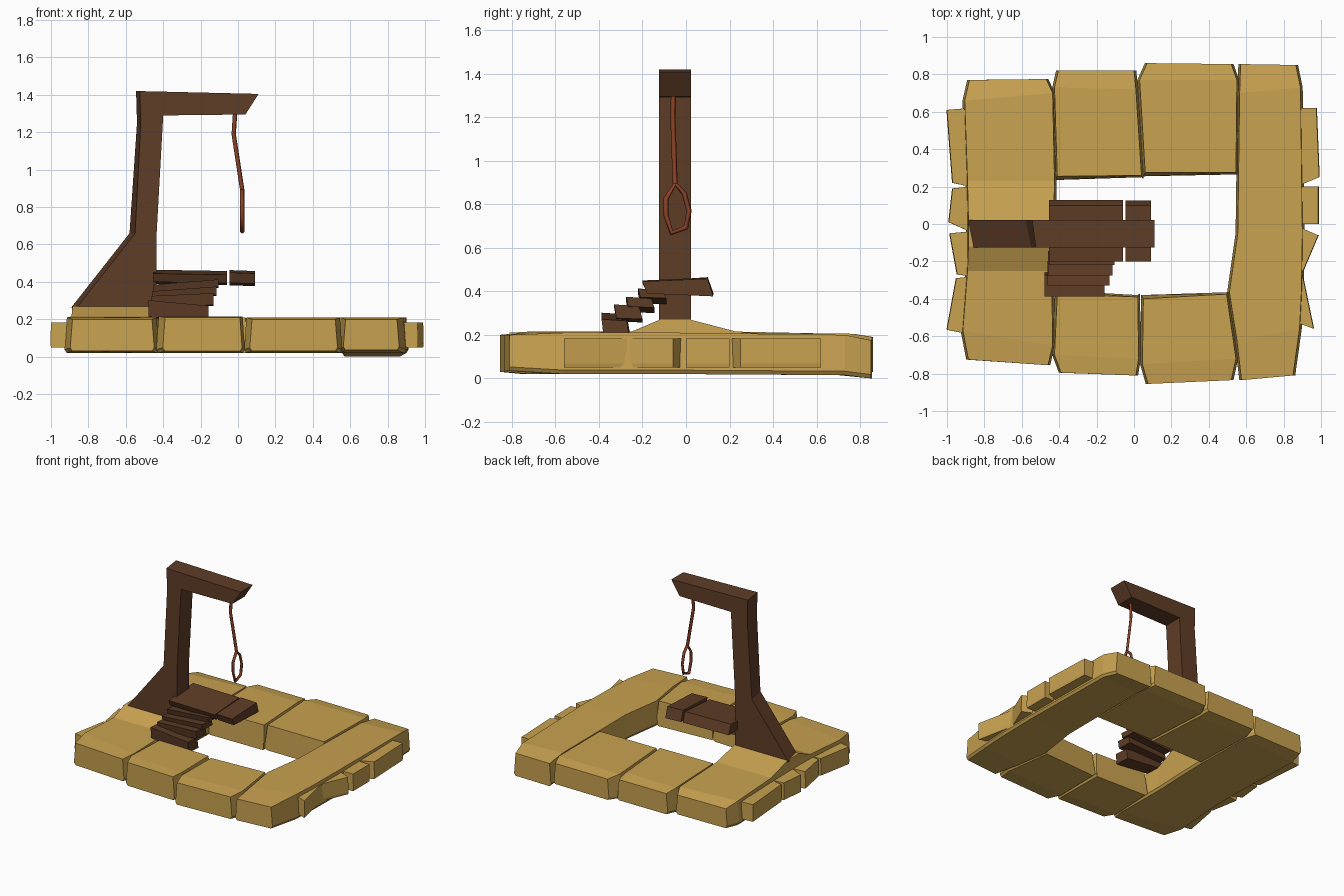
import bpy, bmesh


def material(name, rgb):
    m = bpy.data.materials.new(name)
    m.diffuse_color = (*rgb, 1)
    return m


STONE = material("sandstone", (0.58, 0.36, 0.08))
WOOD = material("dark_wood", (0.115, 0.047, 0.02))
ROPE = material("rope", (0.27, 0.055, 0.018))


def loft(name, rings, mat):
    """Skin a row of equal-length point rings and cap both ends."""
    bm = bmesh.new()
    loops = [[bm.verts.new(p) for p in ring] for ring in rings]
    n = len(loops[0])
    for a, b in zip(loops, loops[1:]):
        for i in range(n):
            j = (i + 1) % n
            bm.faces.new((a[i], a[j], b[j], b[i]))
    bm.faces.new(loops[0])
    bm.faces.new(loops[-1])
    bmesh.ops.recalc_face_normals(bm, faces=bm.faces)
    me = bpy.data.meshes.new(name)
    bm.to_mesh(me)
    bm.free()
    me.materials.append(mat)
    ob = bpy.data.objects.new(name, me)
    bpy.context.collection.objects.link(ob)
    return ob


def slab(name, sections, flare=0.012, lip=0.0):
    """Sections: (y left, y right, x left, x right, z bottom, z top)."""
    rings = []
    for k, (yl, yr, xl, xr, zb, zt) in enumerate(sections):
        d = lip if k == len(sections) - 1 else 0
        zm = zb + 0.018
        rings.append([(xl, yl, zt), (xl - flare, yl + d, zm), (xl, yl + d / 2, zb),
                      (xr, yr + d / 2, zb), (xr + flare, yr + d, zm), (xr, yr, zt)])
    return loft(name, rings, STONE)


# long slabs on the left (humped under the post) and right
slab("left_slab", [
    (-0.725, -0.755, -0.885, -0.46, 0.03, 0.20),
    (-0.57, -0.65, -0.915, -0.435, 0.02, 0.21),
    (-0.25, -0.25, -0.89, -0.44, 0.02, 0.215),
    (-0.12, -0.12, -0.885, -0.435, 0.02, 0.27),
    (0.02, 0.02, -0.885, -0.43, 0.02, 0.27),
    (0.23, 0.23, -0.89, -0.425, 0.02, 0.215),
    (0.66, 0.70, -0.905, -0.435, 0.02, 0.205),
    (0.77, 0.775, -0.88, -0.47, 0.03, 0.18)])
slab("right_slab", [
    (-0.835, -0.81, 0.575, 0.85, 0.035, 0.20),
    (-0.62, -0.56, 0.55, 0.885, 0.02, 0.21),
    (-0.365, -0.36, 0.51, 0.895, 0.02, 0.21),
    (-0.05, -0.05, 0.555, 0.90, 0.02, 0.21),
    (0.70, 0.73, 0.565, 0.89, 0.015, 0.20),
    (0.855, 0.85, 0.57, 0.865, 0.0, 0.175)])

# short slabs in front of and behind the opening
slab("front_slab_left", [
    (-0.795, -0.81, -0.39, 0.01, 0.03, 0.21),
    (-0.70, -0.72, -0.425, 0.025, 0.02, 0.215),
    (-0.375, -0.39, -0.41, 0.02, 0.02, 0.215)], lip=0.02)
slab("front_slab_right", [
    (-0.855, -0.835, 0.075, 0.52, 0.03, 0.20),
    (-0.75, -0.72, 0.045, 0.545, 0.02, 0.21),
    (-0.40, -0.375, 0.05, 0.495, 0.02, 0.21)], lip=0.02)
slab("back_slab_left", [
    (0.82, 0.82, -0.405, 0.0, 0.03, 0.19),
    (0.73, 0.72, -0.425, 0.01, 0.02, 0.205),
    (0.255, 0.26, -0.41, 0.04, 0.02, 0.21)], lip=-0.02)
slab("back_slab_right", [
    (0.86, 0.855, 0.07, 0.52, 0.03, 0.19),
    (0.77, 0.77, 0.03, 0.55, 0.02, 0.205),
    (0.275, 0.275, 0.06, 0.545, 0.02, 0.21)], lip=-0.02)

# small edging stones along both sides
EDGING = {
    "left": [((0.61, 0.62, -1.0, -0.88), (0.22, 0.20, -0.97, -0.88)),
             ((0.19, 0.20, -0.97, -0.88), (0.01, -0.04, -0.99, -0.88)),
             ((-0.05, -0.04, -0.985, -0.88), (-0.27, -0.28, -0.945, -0.87)),
             ((-0.29, -0.28, -0.95, -0.87), (-0.565, -0.59, -1.0, -0.88))],
    "right": [((0.62, 0.62, 0.87, 0.975), (0.20, 0.25, 0.87, 0.99)),
              ((0.20, 0.20, 0.87, 0.985), (0.0, 0.0, 0.87, 0.985)),
              ((-0.01, -0.06, 0.87, 0.985), (-0.28, -0.26, 0.80, 0.90)),
              ((-0.28, -0.27, 0.80, 0.90), (-0.50, -0.56, 0.80, 0.96))]}
for side, stones in EDGING.items():
    for i, (a, b) in enumerate(stones):
        slab(f"{side}_edging_{i + 1}", [(*a, 0.05, 0.183), (*b, 0.05, 0.183)], flare=0.003)

# braced post with overhanging beam, back edge slightly skewed
profile = [(-0.89, 0.265), (-0.58, 0.66), (-0.54, 1.25), (-0.545, 1.42), (0.11, 1.405),
           (0.04, 1.295), (-0.40, 1.29), (-0.435, 0.66), (-0.435, 0.2), (-0.87, 0.2)]
skew = [0.03, 0.03, 0.02, 0.02] + [0] * 6
loft("gallows_frame", [
    [(x + s, -0.125, z) for (x, z), s in zip(profile, skew)],
    [(x, 0.022, z) for x, z in profile]], WOOD)


def plank(name, x0, x1, section, dz):
    """Extrude a (y, z) section along x, lifting the right end by dz."""
    return loft(name, [[(x0, y, z) for y, z in section],
                       [(x1, y, z + dz) for y, z in section]], WOOD)


# landing boards
plank("landing_board", -0.455, -0.06, [(-0.20, 0.445), (0.10, 0.465), (0.127, 0.39), (-0.18, 0.40)], -0.007)
plank("trap_board", -0.045, 0.09, [(-0.20, 0.45), (0.10, 0.463), (0.125, 0.382), (-0.18, 0.395)], -0.005)

# steps: x range, front y, bottom z, top z, tilt
STEPS = [(-0.478, -0.158, -0.388, 0.215, 0.302, -0.03),
         (-0.462, -0.13, -0.33, 0.262, 0.325, 0.015),
         (-0.46, -0.115, -0.275, 0.305, 0.35, 0.025),
         (-0.455, -0.105, -0.22, 0.345, 0.385, 0.028)]
for i, (x0, x1, y, zb, zt, dz) in enumerate(STEPS):
    plank(f"step_{i + 1}", x0, x1,
          [(y, zt), (y + 0.115, zt - 0.008), (y + 0.13, zb - 0.005), (y + 0.01, zb)], dz)


def rope(name, points, cyclic):
    cu = bpy.data.curves.new(name, 'CURVE')
    cu.dimensions = '3D'
    cu.bevel_depth = 0.012
    cu.bevel_resolution = 0
    cu.use_fill_caps = True
    sp = cu.splines.new('POLY')
    sp.points.add(len(points) - 1)
    for p, co in zip(sp.points, points):
        p.co = (*co, 1)
    sp.use_cyclic_u = cyclic
    cu.materials.append(ROPE)
    ob = bpy.data.objects.new(name, cu)
    bpy.context.collection.objects.link(ob)


# hanging rope and its loop
rope("hanging_rope", [(-0.015, -0.058, 1.31), (-0.023, -0.06, 1.19), (0.022, -0.05, 0.895)], False)
loop = [(-0.05, 0.895), (-0.092, 0.825), (-0.092, 0.75), (-0.066, 0.668),
        (0.0, 0.693), (0.014, 0.77), (-0.008, 0.85)]
rope("rope_loop", [(0.022, y, z) for y, z in loop], True)
